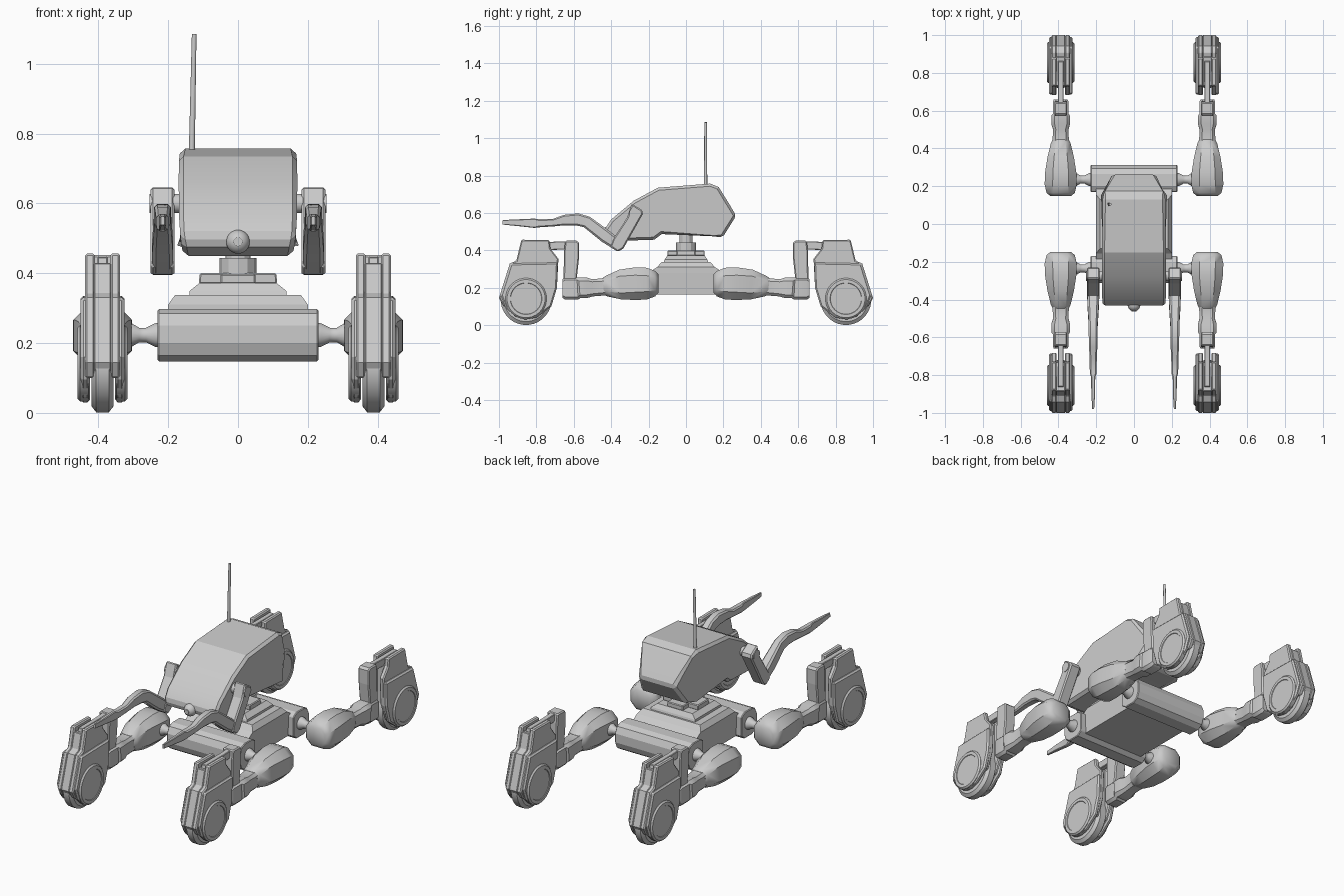
import bpy, bmesh, math
from mathutils import Matrix, Vector

if "Cube" in bpy.data.objects:
    bpy.data.objects.remove(bpy.data.objects["Cube"])

I = Matrix.Identity(4)


def finish(bm, name, M=I, smooth=None):
    bm.transform(M)
    bmesh.ops.recalc_face_normals(bm, faces=bm.faces)
    me = bpy.data.meshes.new(name)
    bm.to_mesh(me)
    bm.free()
    ob = bpy.data.objects.new(name, me)
    bpy.context.collection.objects.link(ob)
    if smooth:
        bpy.ops.object.select_all(action='DESELECT')
        ob.select_set(True)
        bpy.context.view_layer.objects.active = ob
        bpy.ops.object.shade_smooth_by_angle(angle=math.radians(smooth))
    return ob


def skin(rings, name, M=I, smooth=None, bevel=0):
    """Join rings of points into a closed solid."""
    bm = bmesh.new()
    vs = [[bm.verts.new(p) for p in r] for r in rings]
    n = len(vs[0])
    for a, b in zip(vs, vs[1:]):
        for i in range(n):
            bm.faces.new((a[i], a[(i + 1) % n], b[(i + 1) % n], b[i]))
    bm.faces.new(vs[0])
    bm.faces.new(vs[-1])
    if bevel:
        bmesh.ops.recalc_face_normals(bm, faces=bm.faces)
        es = [e for e in bm.edges if e.calc_face_angle(0) > 0.9]
        bmesh.ops.bevel(bm, geom=es, offset=bevel, segments=1, affect='EDGES', profile=0.5)
    return finish(bm, name, M, smooth)


def prism(name, prof, x0, x1, M=I, bevel=0.006):
    """Extrude a (y, z) side profile along x."""
    return skin([[(x, y, z) for y, z in prof] for x in (x0, x1)], name, M, None, bevel)


def lathe(name, prof, y, z, M=I, n=28):
    """Revolve (x, radius) points about an axis along x."""
    t = [2 * math.pi * (i + .5) / n for i in range(n)]
    return skin([[(x, y + r * math.cos(a), z + r * math.sin(a)) for a in t] for x, r in prof],
                name, M, 32)


def limb(name, secs, M=I, cut=0.35, smooth=35):
    """Chamfered box section swept along (y, z, half width, half height)."""
    rings = []
    for i, (y, z, w, h) in enumerate(secs):
        a, b = secs[max(i - 1, 0)], secs[min(i + 1, len(secs) - 1)]
        d = Vector((b[0] - a[0], b[1] - a[1])).normalized()
        k = cut * min(w, h)
        octo = [(w, h - k), (w - k, h), (k - w, h), (-w, h - k),
                (-w, k - h), (k - w, -h), (w - k, -h), (w, k - h)]
        rings.append([(u, y - d.y * v, z + d.x * v) for u, v in octo])
    return skin(rings, name, M, smooth)


def tier(name, secs, bevel=0.0):
    """Stack of rectangles (z, half x, half y)."""
    return skin([[(sx * hx, sy * hy, z) for sx, sy in ((1, 1), (-1, 1), (-1, -1), (1, -1))]
                 for z, hx, hy in secs], name, I, None, bevel)


# chassis with its deck and turret steps
tier("chassis", [(.165, .195, .2), (.28, .2, .2), (.31, .2, .155), (.338, .18, .13)])
tier("deck_step", [(.335, .14, .12), (.35, .138, .115), (.372, .11, .1)])
tier("turret_plate", [(.37, .112, .05), (.4, .11, .05)], .004)
tier("turret_cross_plate", [(.37, .05, .1), (.398, .05, .1)], .004)
for nm, r, z0, z1 in (("turret_collar", .053, .39, .443), ("turret_neck", .036, .44, .5)):
    bm = bmesh.new()
    bmesh.ops.create_cone(bm, cap_ends=True, segments=12, radius1=r, radius2=r, depth=z1 - z0)
    finish(bm, nm, Matrix.Translation((0, 0, (z0 + z1) / 2)))

# cross bars at the front and the back of the chassis
bar = [(.17, .17), (.2, .147), (.27, .147), (.298, .165), (.312, .2), (.312, .25),
       (.295, .285), (.265, .297), (.2, .297), (.17, .28)]
for nm, s in (("front", -1), ("rear", 1)):
    prism(nm + "_cross_bar", bar, -.23, .23, Matrix.Diagonal((1, s, 1, 1)), .004)

# main hull, narrowing towards the tail and under the nose
hull = [(-.437, .51), (-.4, .565), (-.28, .665), (-.15, .735), (.13, .757), (.175, .738),
        (.23, .65), (.268, .585), (.195, .468), (.15, .475), (-.13, .487), (-.17, .457),
        (-.38, .45), (-.425, .475)]


def hull_w(y, z):
    w = .17 - max(0, y - .17) * .6
    return w - max(0, .52 - z) * .2 - max(0, z - .74) * .3


skin([[(s * hull_w(y, z), y, z) for y, z in hull] for s in (-1, 1)], "hull", I, 20, .014)

# nose lamp
bm = bmesh.new()
bmesh.ops.create_uvsphere(bm, u_segments=20, v_segments=12, radius=.034)
finish(bm, "nose_lamp", Matrix.Translation((0, -.428, .49)), 40)
bm = bmesh.new()
bmesh.ops.create_cone(bm, cap_ends=True, segments=12, radius1=.013, radius2=.013, depth=.02)
finish(bm, "nose_lens", Matrix.Translation((0, -.453, .49)) @ Matrix.Rotation(math.pi / 2, 4, 'X'))

# antenna
bm = bmesh.new()
bmesh.ops.create_cone(bm, cap_ends=True, segments=10, radius1=.009, radius2=.007, depth=.345)
finish(bm, "antenna", Matrix.Translation((-.129, .105, .9125)) @ Matrix.Rotation(.02, 4, 'Y'), 40)

# arms
forearm = [(-.36, .425, .03, .03), (-.43, .475, .03, .035), (-.53, .552, .024, .032),
           (-.58, .565, .024, .033), (-.65, .562, .022, .028), (-.71, .548, .019, .02),
           (-.79, .545, .018, .022), (-.81, .545, .011, .025), (-.9, .548, .01, .018),
           (-.98, .55, .005, .012)]
for side, s in (("left", -1), ("right", 1)):
    M = Matrix.Translation((s * .216, 0, 0)) @ Matrix.Diagonal((s, 1, 1, 1))
    prism(side + "_upper_arm", [(-.29, .65), (-.235, .615), (-.23, .595), (-.335, .41),
                                (-.365, .392), (-.405, .42), (-.39, .46), (-.315, .575)],
          -.034, .034, M, .007)
    limb(side + "_forearm", forearm, M)
    lathe(side + "_shoulder_pin", [(-.06, .028), (.037, .028)], -.275, .6, M, 16)

# four wheeled legs, written for the rear right one and mirrored
thigh = [(.148, .222, .055, .05), (.165, .222, .075, .068), (.21, .222, .085, .085),
         (.27, .222, .083, .087), (.35, .217, .07, .08), (.425, .208, .052, .055),
         (.442, .206, .044, .045)]
shin = [(.435, .205, .044, .046), (.5, .2, .04, .046), (.53, .2, .05, .055), (.57, .2, .05, .055),
        (.58, .196, .042, .06), (.645, .196, .042, .06), (.66, .196, .036, .05)]
fender = [(.69, .2), (.682, .355), (.725, .41), (.73, .455), (.88, .457), (.907, .345),
          (.942, .33), (1.0, .145), (.975, .1), (.73, .1)]
spine = [(.73, .1), (.73, .41), (.885, .43), (.907, .345), (.942, .33), (1.0, .145), (.975, .1)]
cheek = [(.69, .2), (.685, .335), (.937, .33), (.99, .16), (.965, .095), (.91, .045),
         (.86, .03), (.8, .04), (.72, .1)]
tyre = [(-.032, .09), (-.032, .118), (-.018, .136), (.018, .136), (.032, .118), (.032, .09)]
hub = [(.04, .11), (.064, .11), (.072, .102), (.072, .085), (.069, .083)]

for fb, sy in (("front", -1), ("rear", 1)):
    for side, sx in (("left", -1), ("right", 1)):
        M = Matrix.Translation((sx * .388, 0, 0)) @ Matrix.Diagonal((sx, sy, 1, 1))
        nm = f"{fb}_{side}_"
        # hip joint and jointed arm
        lathe(nm + "hip_joint", [(-.165, .036), (-.15, .034), (-.125, .021), (-.105, .021),
                                 (-.08, .036), (-.05, .036)], .235, .223, M, 20)
        limb(nm + "thigh", thigh, M, .5, 40)
        limb(nm + "shin", shin, M, .35)
        # upright link and the arm that drops into the fender slot
        prism(nm + "upright_link", [(.585, .24), (.572, .36), (.572, .44), (.585, .452), (.645, .452),
                                    (.652, .4), (.655, .24)], -.034, .034, M)
        prism(nm + "slot_arm", [(.6, .405), (.6, .45), (.71, .446), (.86, .446), (.87, .40)],
              -.015, .015, M, .003)
        # wheel housing: two fender halves round a core, two cheeks
        prism(nm + "fender_core", spine, -.024, .024, M, .003)
        for k in (-1, 1):
            prism(nm + "fender_half", fender, k * .022, k * .05, M, .006)
            prism(nm + "wheel_cheek", cheek, k * .036, k * .063, M, .008)
            lathe(nm + "hub_cap", [(k * x, r) for x, r in hub], .855, .142, M)
        lathe(nm + "tyre", tyre, .855, .137, M, 32)
